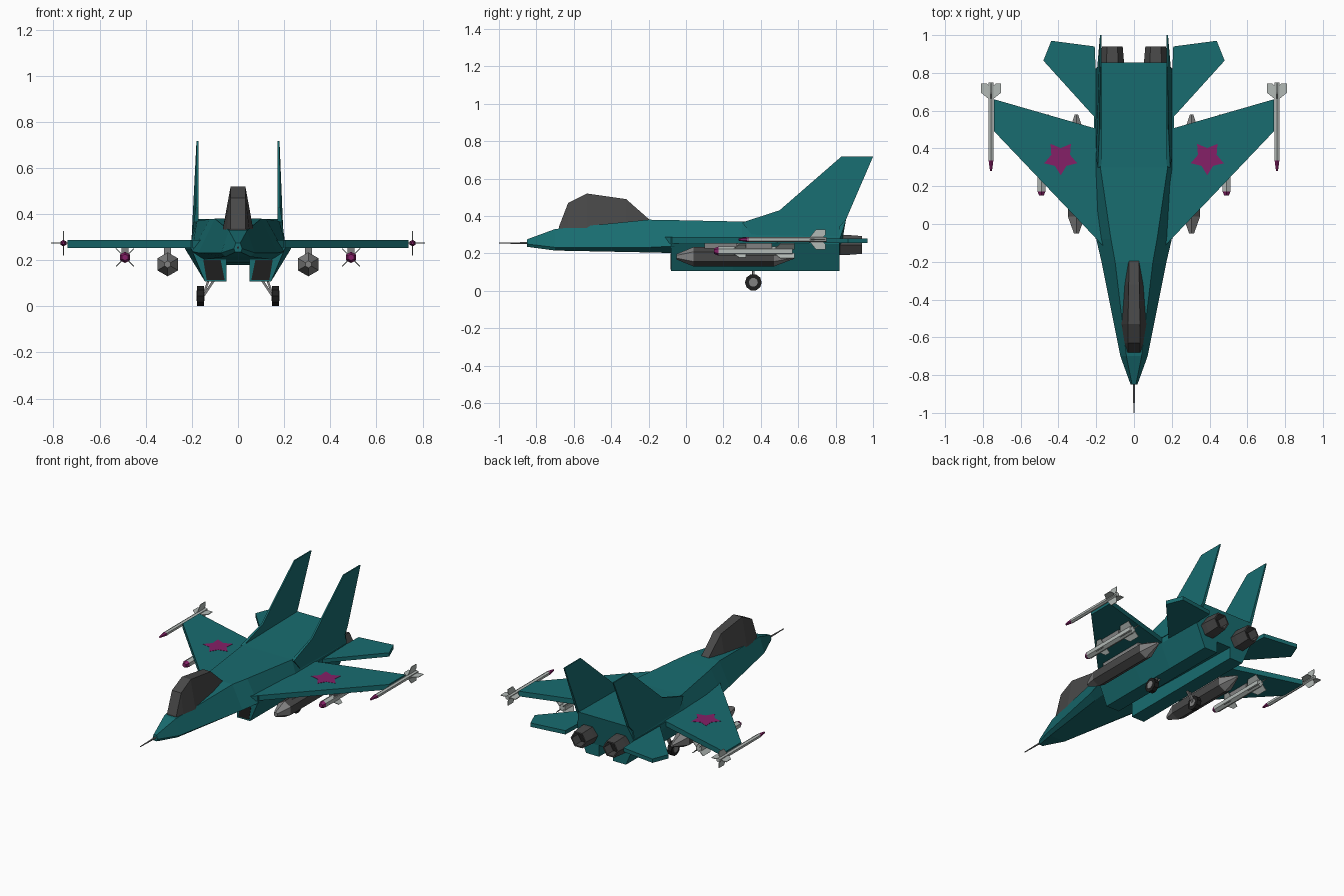
import bpy, bmesh, math
from mathutils import Vector

if "Cube" in bpy.data.objects:
    bpy.data.objects.remove(bpy.data.objects["Cube"])


def material(name, rgb):
    m = bpy.data.materials.new(name)
    m.diffuse_color = (*rgb, 1)
    m.use_nodes = True
    m.node_tree.nodes["Principled BSDF"].inputs["Base Color"].default_value = m.diffuse_color
    return m


TEAL = material("teal paint", (0.009, 0.15, 0.16))
MAGENTA = material("magenta", (0.235, 0.014, 0.135))
LIGHT = material("light grey", (0.45, 0.49, 0.47))
MID = material("mid grey", (0.22, 0.22, 0.22))
DARK = material("dark grey", (0.065, 0.065, 0.065))
BLACK = material("black", (0.013, 0.013, 0.013))


def part(name, verts, faces, mat, mirror=True):
    """Flat-shaded mesh at the origin, optionally mirrored across x."""
    bm = bmesh.new()
    vs = [bm.verts.new(v) for v in verts]
    for f in faces:
        bm.faces.new([vs[i] for i in f])
    bmesh.ops.recalc_face_normals(bm, faces=bm.faces)
    me = bpy.data.meshes.new(name)
    bm.to_mesh(me)
    bm.free()
    me.materials.append(mat)
    ob = bpy.data.objects.new(name, me)
    bpy.context.scene.collection.objects.link(ob)
    if mirror:
        mod = ob.modifiers.new("mirror", "MIRROR")
        mod.use_mirror_merge = False
    return ob


def loft(name, rings, mat, mirror=True):
    """Skin through closed rings of equal size, with end caps."""
    n = len(rings[0])
    verts = [p for r in rings for p in r]
    faces = [tuple(range(n)), tuple(range(len(verts) - n, len(verts)))]
    for k in range(len(rings) - 1):
        for i in range(n):
            j = (i + 1) % n
            faces.append((k * n + i, k * n + j, (k + 1) * n + j, (k + 1) * n + i))
    return part(name, verts, faces, mat, mirror)


def turned(name, x, z, profile, mat, sides=6, start=0, mirror=True):
    """Body turned about an axis along y; profile is (y, radius)."""
    ang = [start + 2 * math.pi * i / sides for i in range(sides)]
    return loft(name, [[(x + r * math.cos(a), y, z + r * math.sin(a)) for a in ang]
                       for y, r in profile], mat, mirror)


def box(name, x0, x1, y0, y1, z0, z1, mat):
    loft(name, [[(x0, y, z0), (x1, y, z0), (x1, y, z1), (x0, y, z1)] for y in (y0, y1)], mat)


def plate(name, outline, z0, z1, mat):
    loft(name, [[(x, y, z) for x, y in outline] for z in (z0, z1)], mat)


def strut(name, a, b, r, mat):
    loft(name, [[(p[0] - r, p[1] - r, p[2]), (p[0] + r, p[1] - r, p[2]),
                 (p[0] + r, p[1] + r, p[2]), (p[0] - r, p[1] + r, p[2])] for p in (a, b)], mat)


def cross_fins(name, x, z, outline, start, mat):
    """Four thin fins round a missile; outline is (radius, y)."""
    for k in range(4):
        a = start + k * math.pi / 2
        c, s, t = math.cos(a), math.sin(a), 0.002
        loft(f"{name}_{k + 1}", [[(x + r * c - e * s, y, z + r * s + e * c) for r, y in outline]
                                 for e in (-t, t)], mat)


# Fuselage: y, y shift of top, top z, top w, mid z, mid w, bottom z, bottom w
sections = [
    (-0.85, 0, 0.275, 0.010, 0.250, 0.018, 0.235, 0.012),
    (-0.70, 0, 0.330, 0.040, 0.232, 0.072, 0.215, 0.055),
    (-0.20, 0, 0.380, 0.100, 0.232, 0.172, 0.205, 0.130),
    (-0.08, 0, 0.378, 0.122, 0.238, 0.200, 0.202, 0.145),
    (0.30, 0, 0.370, 0.178, 0.260, 0.210, 0.190, 0.140),
    (0.82, 0.035, 0.378, 0.175, 0.270, 0.205, 0.180, 0.150)]
loft("fuselage", [[(-wt, y + d, zt), (wt, y + d, zt), (wm, y, zm), (wb, y, zb),
                   (-wb, y, zb), (-wm, y, zm)]
                  for y, d, zt, wt, zm, wm, zb, wb in sections], TEAL, False)
turned("nose_probe", 0, 0.255, [(-1.0, 0.003), (-0.84, 0.006)], MID, mirror=False)

# Canopy: y, base z, base w, top z, top w
loft("canopy", [[(-wb, y, zb), (wb, y, zb), (wt, y, zt), (-wt, y, zt)]
                for y, zb, wb, zt, wt in [
                    (-0.68, 0.325, 0.035, 0.34, 0.033),
                    (-0.63, 0.33, 0.05, 0.47, 0.033),
                    (-0.53, 0.335, 0.066, 0.52, 0.032),
                    (-0.32, 0.36, 0.05, 0.49, 0.028),
                    (-0.195, 0.37, 0.03, 0.38, 0.026)]], DARK, False)

# Intake ducts and dark openings
loft("intake_duct", [[(0.05, y, 0.107), (0.143, y, 0.107), (w, y, 0.25), (w, y, 0.285), (0.05, y, 0.25)]
                     for y, w in [(-0.08, 0.203), (0.25, 0.23), (0.5, 0.212), (0.82, 0.205)]], TEAL)
loft("intake_opening", [[(0.058, y, 0.115), (0.136, y, 0.115), (0.15, y, 0.2), (0.075, y, 0.2)]
                        for y in (-0.082, -0.075)], BLACK)

# Wings, tailplanes and fins
plate("wing", [(0.15, -0.13), (0.74, 0.49), (0.74, 0.66), (0.15, 0.49)], 0.254, 0.287, TEAL)
plate("tailplane", [(0.19, 0.545), (0.48, 0.865), (0.438, 0.97), (0.208, 0.94), (0.203, 0.82), (0.19, 0.8)],
      0.255, 0.28, TEAL)
fin = [(0.30, 0.365), (0.50, 0.43), (0.83, 0.717), (1.0, 0.717), (0.855, 0.38), (0.82, 0.34),
       (0.82, 0.29), (0.35, 0.30)]
outer = lambda z: 0.18 + max(0, 0.45 - z) * 0.14
loft("tail_fin", [[(0.172, y, z) for y, z in fin], [(outer(z), y, z) for y, z in fin]], TEAL)

# Star plates on the wings, pointing forward
star = []
for i in range(10):
    a, r = -math.pi / 2 + i * math.pi / 5, (0.092, 0.052)[i % 2]
    star.append((0.388 + r * math.cos(a), 0.35 + r * math.sin(a)))
plate("wing_star", star, 0.284, 0.2885, MAGENTA)

# Engine nozzles, hollow with a dark core
turned("nozzle", 0.115, 0.245, [(0.80, 0.062), (0.86, 0.062), (0.94, 0.055), (0.94, 0.046), (0.87, 0.046)], DARK)
turned("nozzle_core", 0.115, 0.245, [(0.872, 0.045), (0.878, 0.045)], BLACK)

# Wingtip missiles
turned("tip_missile_body", 0.757, 0.274, [(0.33, 0.014), (0.75, 0.014)], LIGHT, start=math.pi / 6)
turned("tip_missile_nose", 0.757, 0.274, [(0.28, 0.006), (0.335, 0.0145)], MAGENTA, start=math.pi / 6)
cross_fins("tip_missile_fin", 0.757, 0.274,
           [(0.01, 0.66), (0.053, 0.695), (0.053, 0.745), (0.025, 0.745), (0.01, 0.73)], 0, LIGHT)

# Underwing missiles
turned("wing_missile_body", 0.49, 0.212, [(0.172, 0.024), (0.57, 0.024)], LIGHT, start=math.pi / 6)
turned("wing_missile_nose", 0.49, 0.212, [(0.15, 0.014), (0.173, 0.0245)], MAGENTA,
       start=math.pi / 6)
for tag, y0, y1, r in (("front", 0.25, 0.32, 0.05), ("rear", 0.47, 0.58, 0.055)):
    cross_fins(f"wing_missile_{tag}_fin", 0.49, 0.212,
               [(0.015, y0), (r, y0 + 0.035), (r, y1), (0.015, y1)], math.pi / 4, LIGHT)
box("missile_pylon", 0.475, 0.505, 0.27, 0.46, 0.225, 0.258, MID)

# Drop tanks: dark body with lighter end cones
turned("tank_body", 0.305, 0.182, [(0.04, 0.052), (0.47, 0.052)], DARK, start=math.pi / 6)
turned("tank_nose", 0.305, 0.182, [(-0.05, 0.015), (0.04, 0.052)], MID, start=math.pi / 6)
turned("tank_tail", 0.305, 0.182, [(0.47, 0.052), (0.58, 0.01)], MID, start=math.pi / 6)
box("tank_pylon", 0.29, 0.32, 0.10, 0.42, 0.22, 0.258, MID)

# Landing gear
for nm, x0, x1, r, mat in (("wheel", 0.148, 0.178, 0.045, BLACK), ("wheel_hub", 0.146, 0.180, 0.024, MID)):
    loft(nm, [[(x, 0.36 + r * math.cos(i * math.pi / 5), 0.045 + r * math.sin(i * math.pi / 5))
               for i in range(10)] for x in (x0, x1)], mat)
strut("main_strut", (0.15, 0.36, 0.045), (0.10, 0.36, 0.12), 0.006, MID)
strut("brace_strut", (0.145, 0.36, 0.065), (0.125, 0.36, 0.12), 0.005, MID)
